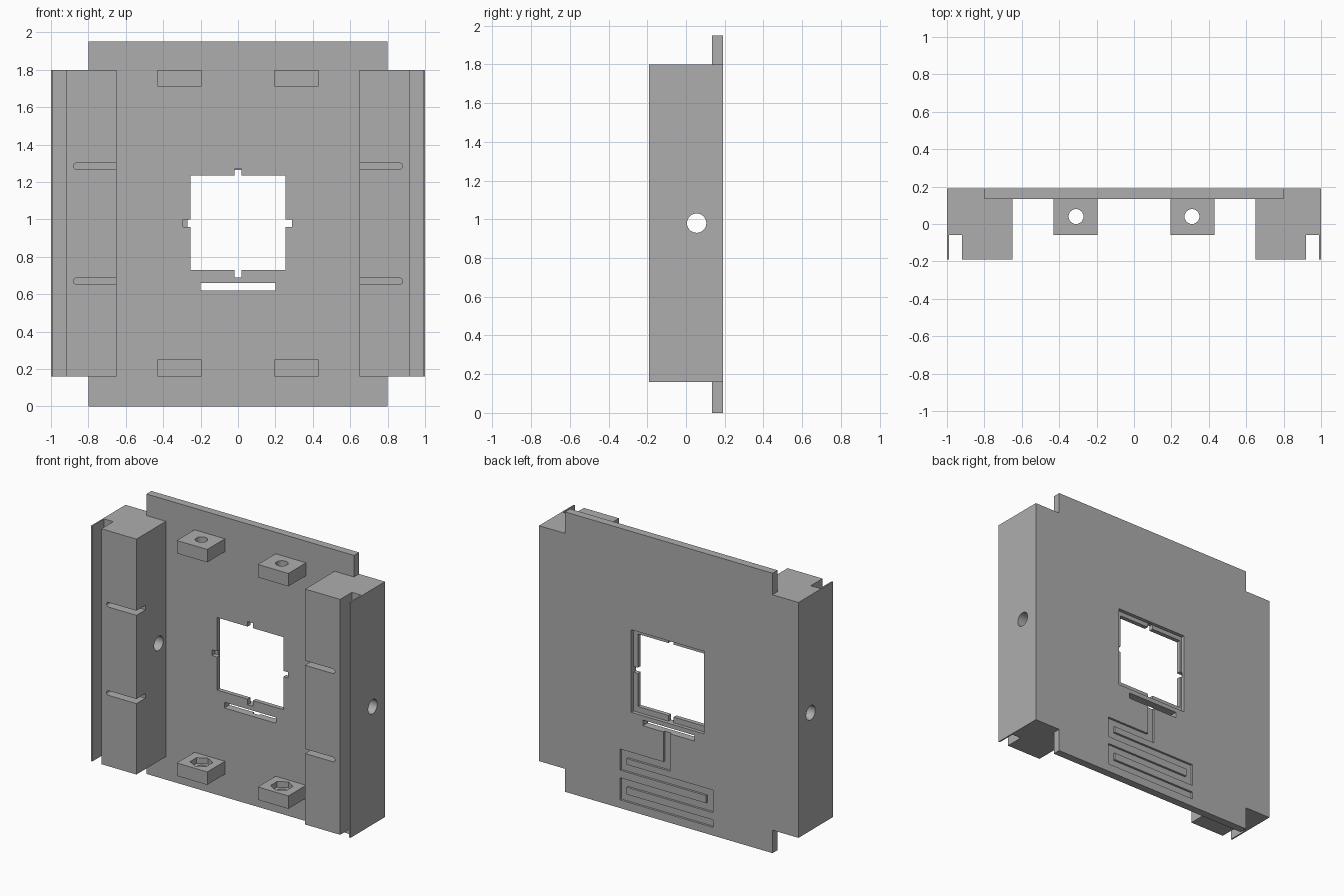
import bpy, bmesh, math
from mathutils import Vector, Matrix

cube = bpy.data.objects.get("Cube")
if cube:
    bpy.data.objects.remove(cube, do_unlink=True)

grey = bpy.data.materials.new("plain_grey")
grey.use_nodes = True
grey.diffuse_color = (0.42, 0.42, 0.42, 1)
grey.node_tree.nodes["Principled BSDF"].inputs["Base Color"].default_value = (0.42, 0.42, 0.42, 1)

FRONT, BACK = -0.19, 0.19
PLATE = 0.135          # front face of the plate
LOW, HIGH = 0.16, 1.80  # ends of the side rails
MID = 0.98


def finish(name, bm):
    bmesh.ops.recalc_face_normals(bm, faces=bm.faces)
    mesh = bpy.data.meshes.new(name)
    bm.to_mesh(mesh)
    bm.free()
    mesh.materials.append(grey)
    obj = bpy.data.objects.new(name, mesh)
    bpy.context.collection.objects.link(obj)
    return obj


def box(name, x, y, z, round_y=0):
    bm = bmesh.new()
    bmesh.ops.create_cube(bm, size=1)
    for v in bm.verts:
        v.co = [r[0] if c < 0 else r[1] for c, r in zip(v.co, (x, y, z))]
    if round_y:
        edges = [e for e in bm.edges
                 if abs(e.verts[0].co.y - e.verts[1].co.y) > 1e-4]
        bmesh.ops.bevel(bm, geom=edges, offset=round_y, segments=6,
                        profile=0.5, affect='EDGES')
    return finish(name, bm)


def prism(name, points, direction):
    """Extrude a flat outline of 3D points along a direction."""
    bm = bmesh.new()
    face = bm.faces.new([bm.verts.new(p) for p in points])
    new = bmesh.ops.extrude_face_region(bm, geom=[face])["geom"]
    bmesh.ops.translate(bm, vec=direction,
                        verts=[g for g in new if isinstance(g, bmesh.types.BMVert)])
    return finish(name, bm)


def rod(name, centre, radius, length, axis, sides=32):
    bm = bmesh.new()
    turn = Vector((0, 0, 1)).rotation_difference(Vector(axis)).to_matrix().to_4x4()
    bmesh.ops.create_cone(bm, cap_ends=True, segments=sides, radius1=radius,
                          radius2=radius, depth=length,
                          matrix=Matrix.Translation(centre) @ turn)
    return finish(name, bm)


def combine(target, tool, operation='DIFFERENCE'):
    """Apply one boolean and discard the tool."""
    mod = target.modifiers.new("combine", 'BOOLEAN')
    mod.operation, mod.object, mod.solver = operation, tool, 'EXACT'
    graph = bpy.context.evaluated_depsgraph_get()
    mesh = bpy.data.meshes.new_from_object(target.evaluated_get(graph))
    target.modifiers.clear()
    target.data = mesh
    bpy.data.objects.remove(tool, do_unlink=True)


def path_outline(path, half):
    """Outline of a right-angled path, as (x, z) points."""
    pts = [Vector(p) for p in path]
    dirs = [(b - a).normalized() for a, b in zip(pts, pts[1:])]
    left, right = [], []
    for i, p in enumerate(pts):
        a, b = dirs[max(i - 1, 0)], dirs[min(i, len(dirs) - 1)]
        na, nb = Vector((-a.y, a.x)), Vector((-b.y, b.x))
        side = na if a == b else na + nb
        left.append(p + side * half)
        right.append(p - side * half)
    return left + right[::-1]


# Body: plate and slotted side rails as one cross-section
half = [(0.65, PLATE), (0.65, FRONT), (0.92, FRONT), (0.92, -0.06),
        (0.99, -0.06), (0.99, FRONT), (1, FRONT), (1, BACK)]
section = half + [(-x, y) for x, y in reversed(half)]
body = prism("mounting_plate", [(x, y, LOW) for x, y in section], (0, 0, HIGH - LOW))
combine(body, box("end_tabs", (-0.8, 0.8), (PLATE, BACK), (0, 1.95)), 'UNION')

# Central opening, its notches and the recess behind it
combine(body, box("opening", (-0.255, 0.255), (0, 0.3), (0.73, 1.235)))
combine(body, box("tall_notch", (-0.02, 0.02), (0, 0.17), (0.69, 1.27)))
combine(body, box("wide_notch", (-0.295, 0.29), (0, 0.167), (0.96, 1.0)))
combine(body, box("recess", (-0.27, 0.29), (0.165, 0.3), (0.69, 1.265)))

# Winding shallow channel on the back, leading to the slot
route = [(0.015, 0.64), (0.015, 0.385), (0.35, 0.385), (0.35, 0.29),
         (-0.315, 0.29), (-0.315, 0.185), (0.35, 0.185), (0.35, 0.083), (-0.34, 0.083)]
channel = path_outline(route, 0.026)
combine(body, prism("channel", [(p.x, BACK - 0.015, p.y) for p in channel], (0, 0.1, 0)))
combine(body, box("slot", (-0.2, 0.2), (0, 0.3), (0.62, 0.66)))

# Rail cross hole and rounded grooves
for s in (-1, 1):
    combine(body, rod("cross_hole", (s * 0.82, 0.055, MID), 0.05, 0.6, (1, 0, 0)))
    for z in (0.67, 1.285):
        combine(body, box("groove", sorted((s * 0.55, s * 0.88)), (-0.3, -0.09),
                          (z - 0.016, z + 0.016), round_y=0.0155))

# Lugs with a bolt hole and a hexagonal nut pocket on the inner side
for level, z0, z1, pocket in (("lower", LOW, 0.25, 0.25), ("upper", 1.71, HIGH, 1.71)):
    for side, s in (("right", -1), ("left", 1)):
        lug = box(f"{level}_{side}_lug", sorted((s * 0.195, s * 0.43)),
                  (-0.06, PLATE), (z0, z1))
        centre = (s * 0.31, 0.04)
        combine(lug, rod("bolt_hole", (*centre, (z0 + z1) / 2), 0.04, 0.3, (0, 0, 1)))
        combine(lug, rod("nut_pocket", (*centre, pocket), 0.072, 0.08, (0, 0, 1), 6))

# Smooth the round holes, keep every edge crisp
bpy.ops.object.select_all(action='DESELECT')
for obj in bpy.context.collection.objects:
    if obj.type == 'MESH' and (obj == body or obj.name.endswith("_lug")):
        obj.select_set(True)
        bpy.context.view_layer.objects.active = obj
bpy.ops.object.shade_smooth_by_angle(angle=math.radians(30))
